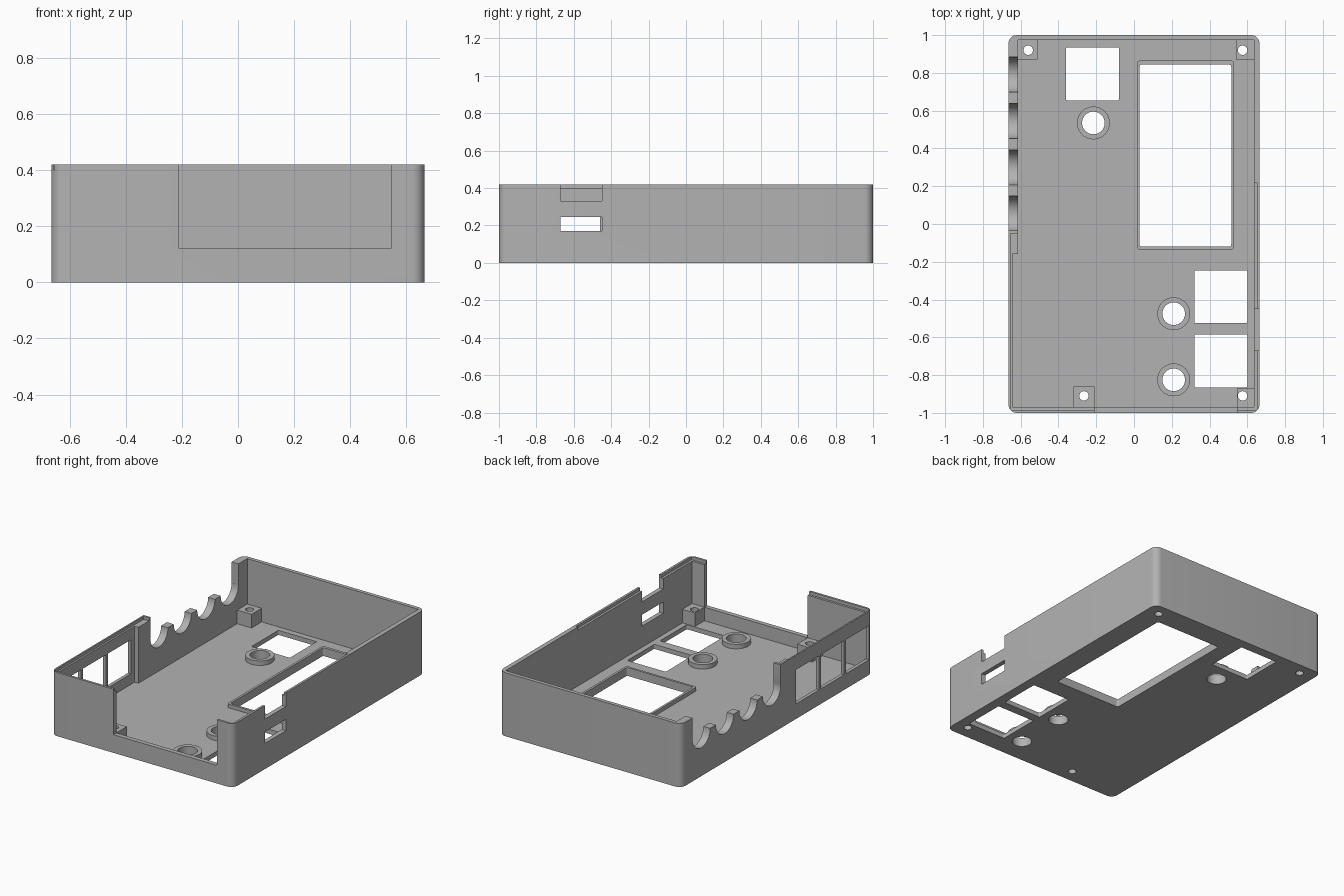
import bpy, bmesh, math
from mathutils import Matrix, Vector

if "Cube" in bpy.data.objects:
    bpy.data.objects.remove(bpy.data.objects["Cube"])

W, L, H = 0.665, 1.0, 0.42       # half width, half length, height
FLOOR = 0.03
BOSS_TOP = 0.12

grey = bpy.data.materials.new("case grey")
grey.diffuse_color = (0.45, 0.45, 0.45, 1)
grey.use_nodes = True
grey.node_tree.nodes["Principled BSDF"].inputs["Base Color"].default_value = grey.diffuse_color


def finish(name, bm):
    me = bpy.data.meshes.new(name)
    bm.to_mesh(me)
    bm.free()
    me.materials.append(grey)
    ob = bpy.data.objects.new(name, me)
    bpy.context.collection.objects.link(ob)
    return ob


def box(name, x0, x1, y0, y1, z0, z1, round_r=0):
    """Box from its limits, with optional rounded vertical corners."""
    bm = bmesh.new()
    m = Matrix.Translation(((x0 + x1) / 2, (y0 + y1) / 2, (z0 + z1) / 2)) \
        @ Matrix.Diagonal((x1 - x0, y1 - y0, z1 - z0, 1))
    bmesh.ops.create_cube(bm, size=1, matrix=m)
    if round_r:
        upright = [e for e in bm.edges
                   if abs((e.verts[0].co - e.verts[1].co).z) > 1e-4]
        bmesh.ops.bevel(bm, geom=upright, offset=round_r, segments=8,
                        profile=0.5, affect='EDGES')
    return finish(name, bm)


def cylinder(name, centre, r, depth, axis='Z', segments=40):
    bm = bmesh.new()
    m = Matrix.Translation(Vector(centre))
    if axis == 'X':
        m = m @ Matrix.Rotation(math.pi / 2, 4, 'Y')
    bmesh.ops.create_cone(bm, cap_ends=True, segments=segments,
                          radius1=r, radius2=r, depth=depth, matrix=m)
    return finish(name, bm)


def combine(target, tool, op='DIFFERENCE'):
    """Apply one boolean and remove the tool."""
    mod = target.modifiers.new("cut", 'BOOLEAN')
    mod.operation, mod.solver, mod.object = op, 'EXACT', tool
    bpy.context.view_layer.objects.active = target
    bpy.ops.object.modifier_apply(modifier=mod.name)
    bpy.data.objects.remove(tool)


def cut_box(target, *limits, r=0):
    combine(target, box("cutter", *limits, round_r=r))


# Shell: rounded tray with thin walls
case = box("case_shell", -W, W, -L, L, 0, H, 0.045)
cut_box(case, -0.615, 0.635, -0.97, 0.975, FLOOR, 1)
# Left wall is thinner beside the three windows
cut_box(case, -0.643, -0.60, -0.97, -0.16, FLOOR, 1)

# Inner ledge along the rim of the front half
cut_box(case, 0.62, 0.65, -0.985, 0.22, 0.40, 1)
cut_box(case, -0.655, -0.60, -0.985, -0.05, 0.40, 1)
cut_box(case, -0.655, 0.65, -0.985, -0.96, 0.40, 1)

# Front wall opening
cut_box(case, -0.21, 0.545, -1.1, -0.95, 0.12, 1)

# Right wall slot and rim notch
cut_box(case, 0.6, 0.8, -0.67, -0.45, 0.17, 0.245)
cut_box(case, 0.6, 0.8, -0.67, -0.45, 0.33, 1)

# Left wall windows
for y0 in (-0.96, -0.70, -0.44):
    cut_box(case, -0.8, -0.63, y0, y0 + 0.24, 0.10, 0.325)

# Left wall lowered section with four half-round cable seats
cut_box(case, -0.8, -0.61, -0.035, 0.883, 0.28, 1)
for i in range(4):
    combine(case, cylinder("cutter", (-0.66, 0.79 - 0.245 * i, 0.28),
                           0.0925, 0.2, 'X', 48))

# Screen frame and opening
combine(case, box("frame", 0.015, 0.53, -0.135, 0.865, 0.01, 0.055, 0.015), 'UNION')
cut_box(case, 0.03, 0.515, -0.12, 0.845, -0.1, 0.2, r=0.012)

# Square openings in the floor
for x0, y0 in ((-0.36, 0.655), (0.32, -0.525), (0.32, -0.865)):
    cut_box(case, x0, x0 + 0.28, y0, y0 + 0.28, -0.1, 0.09, r=0.006)

# Round button collars
for x, y in ((-0.215, 0.535), (0.21, -0.475), (0.21, -0.825)):
    combine(case, cylinder("collar", (x, y, 0.035), 0.087, 0.05), 'UNION')
    combine(case, cylinder("cutter", (x, y, 0), 0.06, 0.3))

# Screw bosses: limits, top and hole centre
bosses = (
    (-0.63, -0.51, 0.87, 0.985, BOSS_TOP, -0.56, 0.92),
    (-0.32, -0.21, -0.98, -0.86, BOSS_TOP, -0.265, -0.91),
    (0.545, 0.645, -0.98, -0.87, BOSS_TOP, 0.575, -0.91),
    (0.54, 0.645, 0.87, 0.985, 0.08, 0.575, 0.92),
)
for x0, x1, y0, y1, top, hx, hy in bosses:
    combine(case, box("boss", x0, x1, y0, y1, 0.01, top), 'UNION')
    combine(case, cylinder("cutter", (hx, hy, 0), 0.025, 0.6, segments=24))

# Smooth the curved walls, keep the corners sharp
bpy.ops.object.select_all(action='DESELECT')
case.select_set(True)
bpy.context.view_layer.objects.active = case
bpy.ops.object.shade_smooth_by_angle(angle=math.radians(30))
